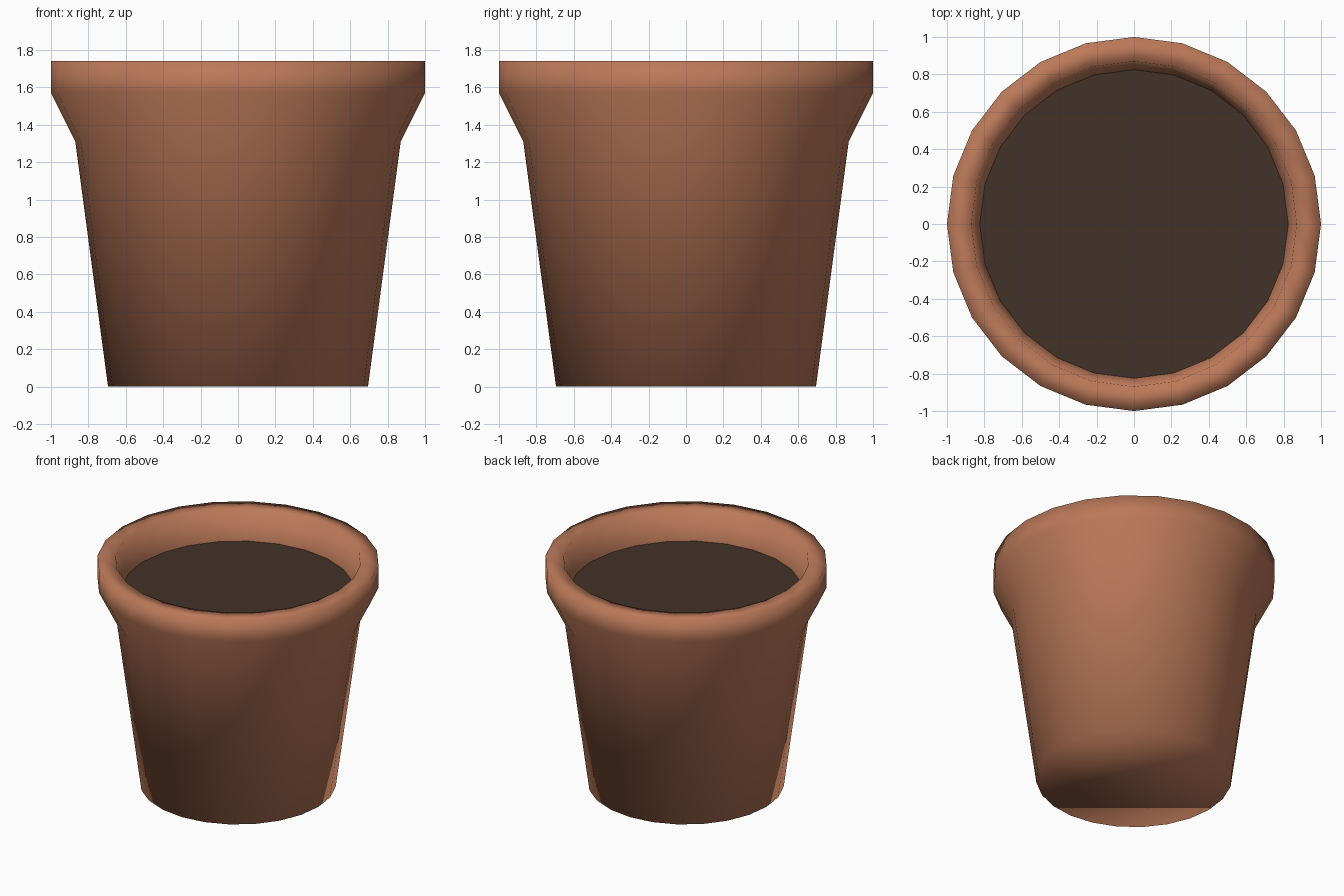
import bpy, bmesh
from math import cos, sin, tau

if "Cube" in bpy.data.objects:
    bpy.data.objects.remove(bpy.data.objects["Cube"])

SIDES = 24


def material(name, rgb):
    m = bpy.data.materials.new(name)
    m.diffuse_color = (*rgb, 1)
    m.use_nodes = True
    m.node_tree.nodes["Principled BSDF"].inputs["Base Color"].default_value = m.diffuse_color
    return m


def ring(bm, r, z):
    return [bm.verts.new((r * cos(tau * i / SIDES), r * sin(tau * i / SIDES), z))
            for i in range(SIDES)]


def lathe(name, profile, mat, smooth, cap_first=False):
    """Revolve (radius, z) points into faceted rings, optionally capping the first."""
    bm = bmesh.new()
    rings = [ring(bm, r, z) for r, z in profile]
    for a, b in zip(rings, rings[1:]):
        for i in range(SIDES):
            j = (i + 1) % SIDES
            bm.faces.new((a[i], a[j], b[j], b[i]))
    if cap_first:
        bm.faces.new(rings[0][::-1])
    for f in bm.faces:
        f.smooth = smooth
    mesh = bpy.data.meshes.new(name)
    bm.to_mesh(mesh)
    bm.free()
    mesh.materials.append(mat)
    obj = bpy.data.objects.new(name, mesh)
    bpy.context.collection.objects.link(obj)
    return obj


# Clay pot: base, tapered wall, flared rim, flat lip and inner wall
lathe("pot",
      [(0.695, 0), (0.87, 1.31), (1.0, 1.57), (1.0, 1.74), (0.87, 1.74), (0.825, 1.51)],
      material("terracotta", (0.50, 0.19, 0.10)), True, cap_first=True)

# Soil: flat fan of triangles around a centre point
bm = bmesh.new()
edge = ring(bm, 0.825, 1.51)
centre = bm.verts.new((0, 0, 1.51))
for i in range(SIDES):
    bm.faces.new((centre, edge[i], edge[(i + 1) % SIDES]))
mesh = bpy.data.meshes.new("soil")
bm.to_mesh(mesh)
bm.free()
mesh.materials.append(material("soil", (0.053, 0.032, 0.021)))
bpy.context.collection.objects.link(bpy.data.objects.new("soil", mesh))
